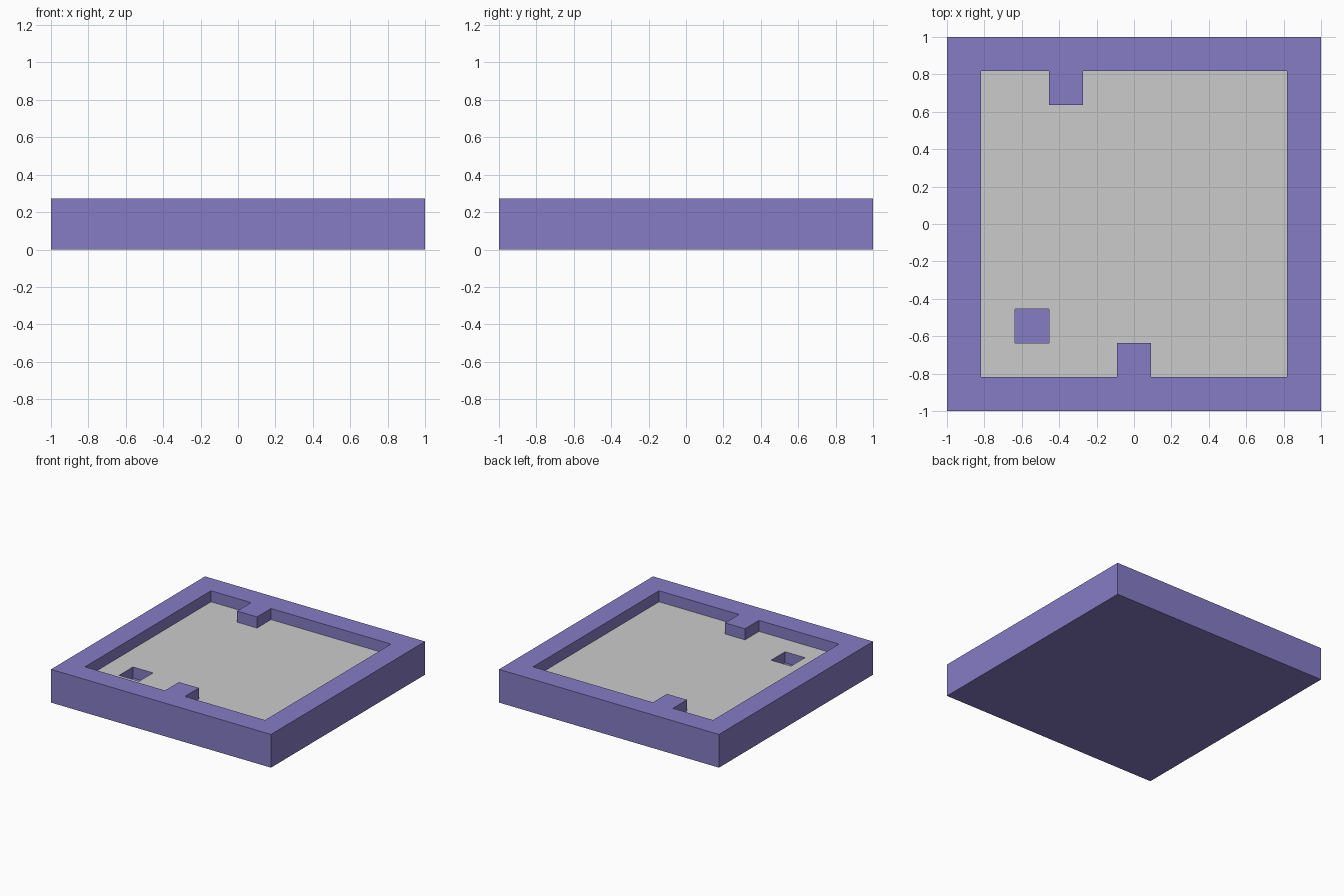
import bpy, bmesh

if "Cube" in bpy.data.objects:
    bpy.data.objects.remove(bpy.data.objects["Cube"])

N = 11                  # cells per side
C = 2.0 / N             # cell size
H = C / 2               # one height step
FLOOR, WALL, PIT = 2 * H, 3 * H, H

# Height layout: rim walls, two inward blocks, one pit
STUBS = {(3, N - 2), (5, 1)}
PITS = {(2, 2)}


def height(i, j):
    if not (0 <= i < N and 0 <= j < N):
        return 0.0
    if i in (0, N - 1) or j in (0, N - 1) or (i, j) in STUBS:
        return WALL
    return PIT if (i, j) in PITS else FLOOR


def quad(bm, pts):
    bm.faces.new([bm.verts.new(p) for p in pts])


def finish(name, bm, material=None):
    bmesh.ops.remove_doubles(bm, verts=bm.verts, dist=1e-4)
    bmesh.ops.dissolve_limit(bm, angle_limit=0.01, verts=bm.verts, edges=bm.edges)
    mesh = bpy.data.meshes.new(name)
    bm.to_mesh(mesh)
    bm.free()
    if material:
        mesh.materials.append(material)
    bpy.context.collection.objects.link(bpy.data.objects.new(name, mesh))


purple = bpy.data.materials.new("purple")
purple.diffuse_color = (0.24, 0.2, 0.56, 1)
purple.use_nodes = True
purple.node_tree.nodes["Principled BSDF"].inputs["Base Color"].default_value = purple.diffuse_color

tray, floor = bmesh.new(), bmesh.new()
for i in range(N):
    for j in range(N):
        x0, y0 = -1 + i * C, -1 + j * C
        x1, y1 = x0 + C, y0 + C
        h = height(i, j)
        corners = [(x0, y0), (x1, y0), (x1, y1), (x0, y1)]
        # Top of the cell, grey where it is floor
        quad(floor if h == FLOOR else tray, [(x, y, h) for x, y in corners])
        # Underside
        quad(tray, [(x, y, 0) for x, y in reversed(corners)])
        # Sides facing lower neighbours
        for k, (di, dj) in enumerate([(0, -1), (1, 0), (0, 1), (-1, 0)]):
            low = height(i + di, j + dj)
            if low < h:
                a, b = corners[k], corners[(k + 1) % 4]
                quad(tray, [(*a, low), (*b, low), (*b, h), (*a, h)])

finish("walled_tray", tray, purple)
finish("inner_floor", floor)
